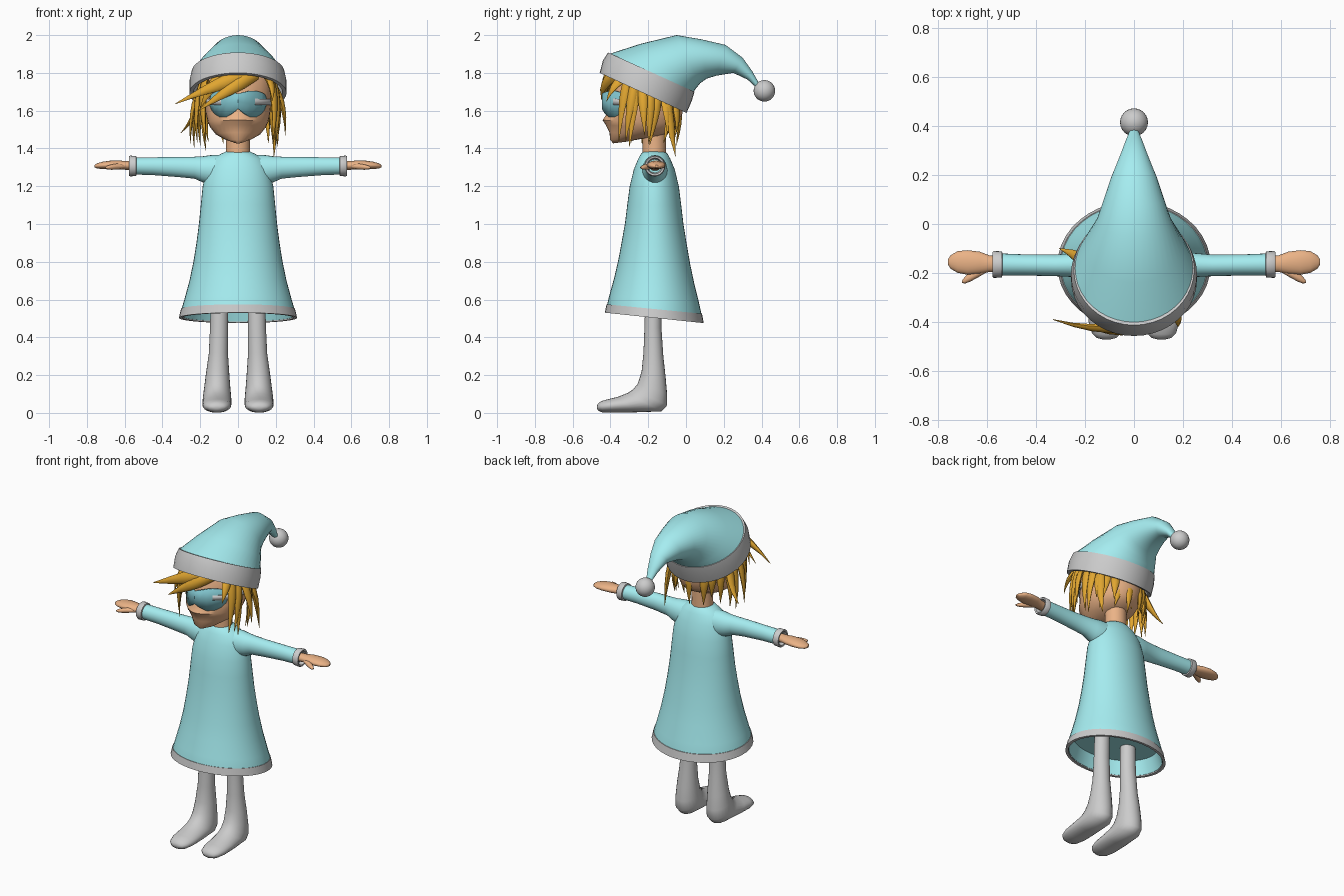
import bpy, bmesh, random
from math import sin, cos, pi, radians
from mathutils import Vector as V

random.seed(4)


def mat(name, rgb):
    m = bpy.data.materials.new(name)
    m.diffuse_color = (*rgb, 1)
    return m


TEAL = mat("teal_cloth", (.38, .85, .88))
LENS = mat("lens_teal", (.22, .56, .62))
SKIN = mat("skin", (.83, .45, .24))
GOLD = mat("golden_hair", (.75, .38, .03))


def finish(name, bm, m=None, mirror=False, solid=0, angle=45):
    bmesh.ops.recalc_face_normals(bm, faces=bm.faces)
    me = bpy.data.meshes.new(name)
    bm.to_mesh(me)
    bm.free()
    ob = bpy.data.objects.new(name, me)
    bpy.context.collection.objects.link(ob)
    if m:
        me.materials.append(m)
    if solid:
        ob.modifiers.new("thickness", 'SOLIDIFY').thickness = solid
    if mirror:
        ob.modifiers.new("mirror", 'MIRROR')
    bpy.ops.object.select_all(action='DESELECT')
    ob.select_set(True)
    bpy.context.view_layer.objects.active = ob
    bpy.ops.object.shade_smooth_by_angle(angle=radians(angle))
    return ob


def skin_rings(bm, rings, n, caps):
    """Bridge elliptical rings given as (centre, half axis u, half axis v)."""
    loops = [[bm.verts.new(c + u * cos(2 * pi * i / n) + v * sin(2 * pi * i / n))
              for i in range(n)] for c, u, v in rings]
    for a, b in zip(loops, loops[1:]):
        for i in range(n):
            j = (i + 1) % n
            bm.faces.new((a[i], a[j], b[j], b[i]))
    if caps[0]:
        bm.faces.new(loops[0])
    if caps[1]:
        bm.faces.new(loops[-1])


def loft(name, rings, m=None, n=32, caps=(True, True), **kw):
    bm = bmesh.new()
    skin_rings(bm, rings, n, caps)
    return finish(name, bm, m, **kw)


def yz(p, q, hx, cx=0):
    """Ring spanned by two side-view points (y, z) and a half width in x."""
    p, q = V((cx, *p)), V((cx, *q))
    return (p + q) / 2, (p - q) / 2, V((hx, 0, 0))


def xr(x, y, z, ry, rz):
    """Ring across the x axis."""
    return V((x, y, z)), V((0, ry, 0)), V((0, 0, rz))


# Dress: bell that tilts up at the front hem, hollow underneath
def dr(z, hx, hy, cy=-.168):
    k = .106 * max(0, min(1, (1.2 - z) / .7))
    return yz((cy - hy, z + k * hy), (cy + hy, z - k * hy), hx)


loft("dress", [dr(*r) for r in (
    (1.385, .06, .055), (1.372, .09, .07), (1.345, .135, .085), (1.29, .165, .108),
    (1.2, .187, .13), (1.1, .197, .143), (1, .207, .155), (.9, .22, .172), (.8, .236, .19),
    (.7, .257, .212), (.6, .284, .238), (.54, .302, .252), (.51, .306, .256),
    (.51, .292, .242), (.6, .265, .218))], TEAL, n=40)
loft("dress_hem", [dr(*r) for r in (
    (.55, .294, .244), (.55, .302, .253), (.503, .313, .262), (.503, .295, .245),
    (.55, .288, .238))], n=40, caps=(False, False))

# Sleeves and cuffs
loft("sleeves", [xr(*r) for r in (
    (.06, -.165, 1.28, .07, .085), (.14, -.165, 1.285, .066, .08), (.19, -.165, 1.29, .058, .068),
    (.23, -.167, 1.298, .05, .058), (.32, -.169, 1.302, .044, .053),
    (.45, -.167, 1.306, .043, .047), (.55, -.165, 1.307, .045, .045))],
    TEAL, n=24, mirror=True)
loft("cuffs", [xr(x, -.165, 1.307, r, r) for x, r in (
    (.537, .044), (.539, .053), (.572, .055), (.577, .051), (.575, .042), (.55, .036))],
    n=24, caps=(False, True), mirror=True)

# Mitten-like hands and thumbs
loft("hands", [xr(*r) for r in (
    (.54, -.165, 1.307, .03, .026), (.59, -.162, 1.31, .034, .023), (.63, -.158, 1.312, .045, .024),
    (.68, -.157, 1.312, .05, .023), (.72, -.155, 1.31, .044, .019),
    (.748, -.155, 1.307, .028, .013), (.76, -.155, 1.306, .01, .006))],
    SKIN, n=20, mirror=True)
loft("thumbs", [xr(*r) for r in (
    (.6, -.18, 1.306, .016, .012), (.64, -.2, 1.304, .02, .016), (.67, -.217, 1.301, .019, .014),
    (.69, -.229, 1.299, .014, .01), (.702, -.236, 1.298, .005, .004))],
    SKIN, n=12, mirror=True)

# Legs sweeping forward into soft feet
loft("legs", [yz(*r) for r in (
    ((-.215, .62), (-.13, .62), .046, .098), ((-.22, .45), (-.13, .45), .048, .1),
    ((-.225, .32), (-.12, .3), .051, .104), ((-.235, .22), (-.108, .19), .062, .108),
    ((-.255, .155), (-.1, .1), .07, .11), ((-.28, .125), (-.1, .04), .075, .111),
    ((-.31, .105), (-.13, .008), .077, .111), ((-.36, .085), (-.27, .003), .077, .112),
    ((-.41, .073), (-.385, .001), .074, .112), ((-.45, .062), (-.44, .002), .06, .112),
    ((-.467, .048), (-.463, .01), .04, .112), ((-.472, .035), (-.471, .022), .015, .112))],
    n=24, mirror=True)

# Neck and head, pinched towards the nose
loft("neck", [yz((-.23, z), (-.105, z), r) for z, r in
              ((1.34, .07), (1.4, .063), (1.52, .065))], SKIN, n=24)
head = loft("head", [yz(*r) for r in (
    ((-.385, 1.427), (-.32, 1.435), .02), ((-.402, 1.445), (-.25, 1.448), .068),
    ((-.405, 1.485), (-.13, 1.465), .118), ((-.425, 1.525), (-.06, 1.5), .148),
    ((-.442, 1.55), (-.035, 1.53), .16), ((-.415, 1.59), (-.02, 1.58), .17),
    ((-.405, 1.67), (-.015, 1.66), .178), ((-.385, 1.76), (-.02, 1.76), .178),
    ((-.34, 1.82), (-.07, 1.81), .14), ((-.27, 1.85), (-.14, 1.85), .07))], SKIN)
for v in head.data.vertices:
    if v.co.y < -.32 and v.co.z > 1.47:
        v.co.x *= 1 - 2.2 * (-.32 - v.co.y)

# Eye mask with nose notch, and strap
bm = bmesh.new()
cols = []
for t, lo, hi in ((0, 1.61, 1.69), (.2, 1.588, 1.697), (.42, 1.567, 1.704), (.65, 1.567, 1.704),
                  (.82, 1.583, 1.697), (.94, 1.607, 1.687), (1, 1.635, 1.665)):
    cols.append((t, lo, hi))
cols = [(-t, a, b) for t, a, b in cols[:0:-1]] + cols
pts = [[bm.verts.new((.152 * t, -.445 + .13 * abs(t) ** 1.5, z))
        for z in (a, (a + b) / 2, b)] for t, a, b in cols]
for a, b in zip(pts, pts[1:]):
    for i in range(2):
        bm.faces.new((a[i], b[i], b[i + 1], a[i + 1]))
finish("eye_mask", bm, LENS, solid=.012, angle=30)
loft("mask_strap", [yz((-.412, z), (-.008, z - .01), .185) for z in (1.632, 1.664)],
     caps=(False, False), solid=.008)

# Hat: tilted band, drooping cone and pompom
loft("hat_band", [yz(*r) for r in (
    ((-.395, 1.9), (.03, 1.705), .235), ((-.413, 1.908), (.045, 1.7), .246),
    ((-.44, 1.865), (.03, 1.65), .257), ((-.457, 1.8), (.003, 1.588), .257),
    ((-.435, 1.79), (-.018, 1.6), .236), ((-.4, 1.87), (.01, 1.68), .228))],
    n=40, caps=(False, False))
loft("hat", [yz(*r) for r in (
    ((-.408, 1.9), (.04, 1.7), .242), ((-.24, 1.954), (.055, 1.72), .203),
    ((-.05, 2), (.075, 1.745), .152), ((.08, 1.978), (.11, 1.77), .125),
    ((.21, 1.948), (.16, 1.785), .095), ((.3, 1.88), (.25, 1.8), .058),
    ((.35, 1.81), (.325, 1.765), .035), ((.395, 1.73), (.38, 1.715), .014))],
    TEAL, n=40, caps=(False, True))
bm = bmesh.new()
bmesh.ops.create_uvsphere(bm, u_segments=24, v_segments=14, radius=.057)
bmesh.ops.translate(bm, verts=bm.verts, vec=(0, .415, 1.705))
finish("pompom", bm)


# Hair: curved tapering locks
def lock(bm, a, b, c, r):
    a, b, c = V(a), V(b), V(c)
    rings = []
    for i in range(7):
        t = i / 6
        p = a * (1 - t) ** 2 + b * 2 * t * (1 - t) + c * t * t
        d = ((b - a) * (1 - t) + (c - b) * t).normalized()
        out = V((p.x, p.y + .2, 0)).normalized()
        side = d.cross(out).normalized()
        w = r * max(.04, (1 - t ** 1.7)) * (.75 + .25 * min(1, 3 * t))
        rings.append((p, side * w, d.cross(side) * w * .6))
    skin_rings(bm, rings, 8, (True, True))


bm = bmesh.new()
COUNT = 19
for i in range(COUNT):
    a = radians(62 + 236 * i / (COUNT - 1))
    s, c = sin(a), cos(a)
    root = V((.2 * s, -.227 - .185 * c, 1.72 + .095 * c))
    tip = V((.225 * s + random.uniform(-.03, .03), min(-.01, root.y + random.uniform(-.05, .03)),
             random.uniform(1.4, 1.49)))
    mid = (root + tip) / 2 + V((.03 * s, -.02 * c, .02))
    lock(bm, root, mid, tip, .03)
for args in (
    ((.1, -.37, 1.8), (-.08, -.47, 1.76), (-.33, -.39, 1.637), .05),
    ((.09, -.38, 1.79), (-.04, -.48, 1.72), (-.21, -.41, 1.6), .042),
    ((-.08, -.37, 1.79), (-.15, -.42, 1.73), (-.2, -.36, 1.61), .04),
    ((-.17, -.28, 1.76), (-.2, -.32, 1.65), (-.2, -.3, 1.5), .035),
    ((-.19, -.17, 1.7), (-.22, -.13, 1.56), (-.305, -.1, 1.48), .034),
    ((-.18, -.2, 1.68), (-.19, -.2, 1.52), (-.17, -.2, 1.39), .03),
    ((.15, -.32, 1.78), (.19, -.39, 1.74), (.18, -.42, 1.65), .032),
    ((.18, -.27, 1.74), (.21, -.28, 1.6), (.21, -.3, 1.41), .034),
    ((.17, -.1, 1.66), (.2, -.08, 1.5), (.19, -.055, 1.357), .032),
):
    lock(bm, *args)
finish("hair", bm, GOLD)
